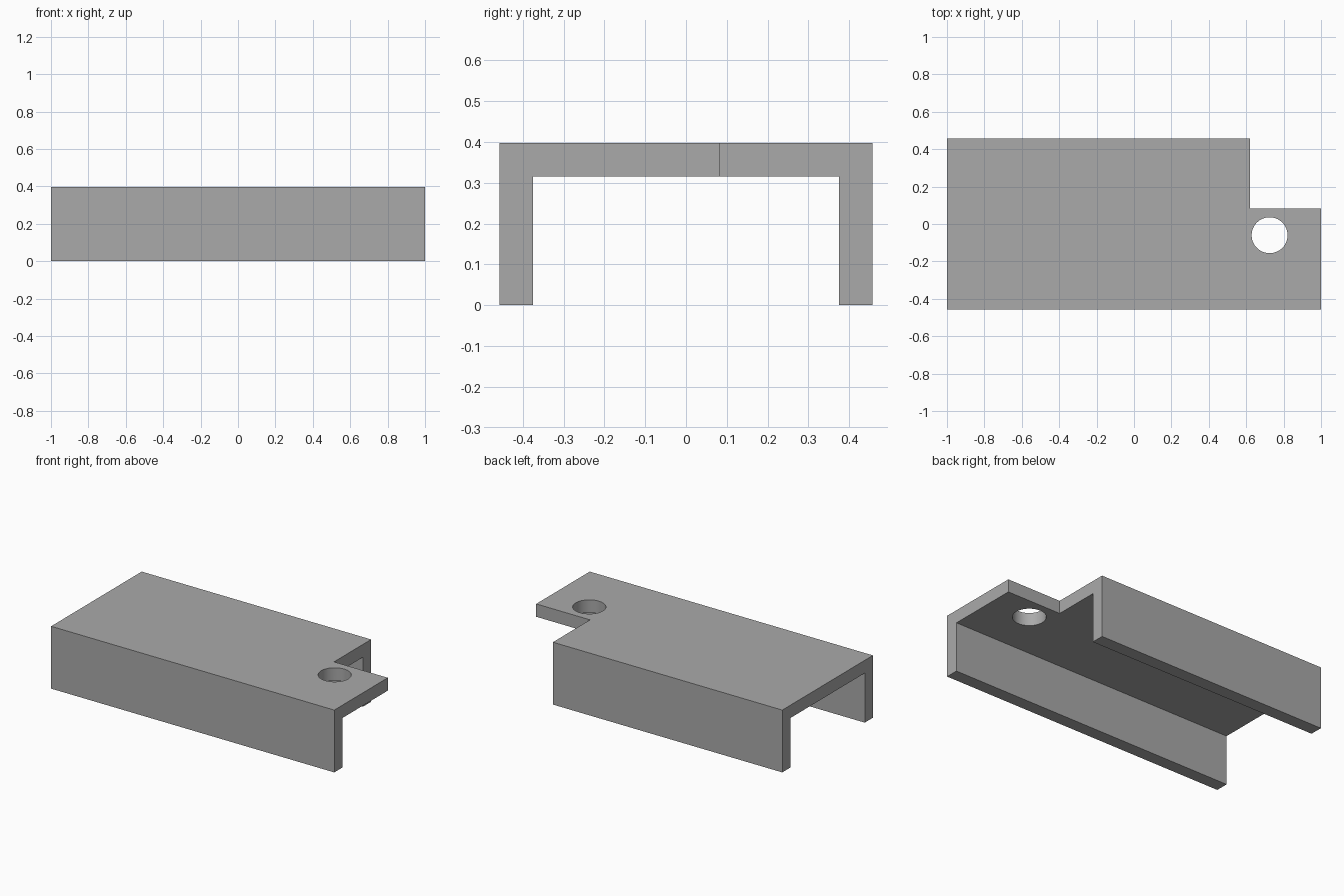
import bpy
import bmesh

if "Cube" in bpy.data.objects:
    bpy.data.objects.remove(bpy.data.objects["Cube"], do_unlink=True)

HALF_W, WALL, HEIGHT = 0.457, 0.082, 0.398

# Plain grey finish
grey = bpy.data.materials.new("plain grey")
grey.use_nodes = True
grey.diffuse_color = (0.4, 0.4, 0.4, 1)
grey.node_tree.nodes["Principled BSDF"].inputs["Base Color"].default_value = grey.diffuse_color


def prism(name, points, direction):
    """Extrude a closed outline along a direction into a solid."""
    bm = bmesh.new()
    face = bm.faces.new([bm.verts.new(p) for p in points])
    ext = bmesh.ops.extrude_face_region(bm, geom=[face])
    verts = [g for g in ext["geom"] if isinstance(g, bmesh.types.BMVert)]
    bmesh.ops.translate(bm, verts=verts, vec=direction)
    bmesh.ops.recalc_face_normals(bm, faces=bm.faces)
    mesh = bpy.data.meshes.new(name)
    bm.to_mesh(mesh)
    bm.free()
    mesh.materials.append(grey)
    obj = bpy.data.objects.new(name, mesh)
    bpy.context.collection.objects.link(obj)
    return obj


def cut(target, cutter):
    cutter.hide_render = True
    cutter.hide_set(True)
    cutter.display_type = "WIRE"
    mod = target.modifiers.new(cutter.name, "BOOLEAN")
    mod.operation, mod.solver, mod.object = "DIFFERENCE", "EXACT", cutter
    bpy.context.view_layer.objects.active = target
    bpy.ops.object.modifier_apply(modifier=mod.name)
    bpy.data.objects.remove(cutter, do_unlink=True)


# U-shaped channel, mirrored half outline
inner, under = HALF_W - WALL, HEIGHT - WALL
half = [(inner, under), (inner, 0), (HALF_W, 0), (HALF_W, HEIGHT)]
outline = half + [(-y, z) for y, z in reversed(half)]
channel = prism("channel", [(-1, y, z) for y, z in outline], (2, 0, 0))

# Corner notch through the back wall and part of the top
notch = [(0.62, 0.083), (1.1, 0.083), (1.1, 0.6), (0.62, 0.6)]
cut(channel, prism("notch_cutter", [(x, y, -0.1) for x, y in notch], (0, 0, 0.7)))

# Round hole through the remaining tab
bpy.ops.mesh.primitive_cylinder_add(vertices=64, radius=0.096, depth=0.4,
                                    location=(0.725, -0.06, HEIGHT))
hole = bpy.context.object
hole.name = "hole_cutter"
hole.data.materials.append(grey)
cut(channel, hole)

# Smooth hole wall, crisp edges
bpy.ops.object.select_all(action="DESELECT")
channel.select_set(True)
bpy.context.view_layer.objects.active = channel
bpy.ops.object.shade_smooth_by_angle(angle=0.5)
